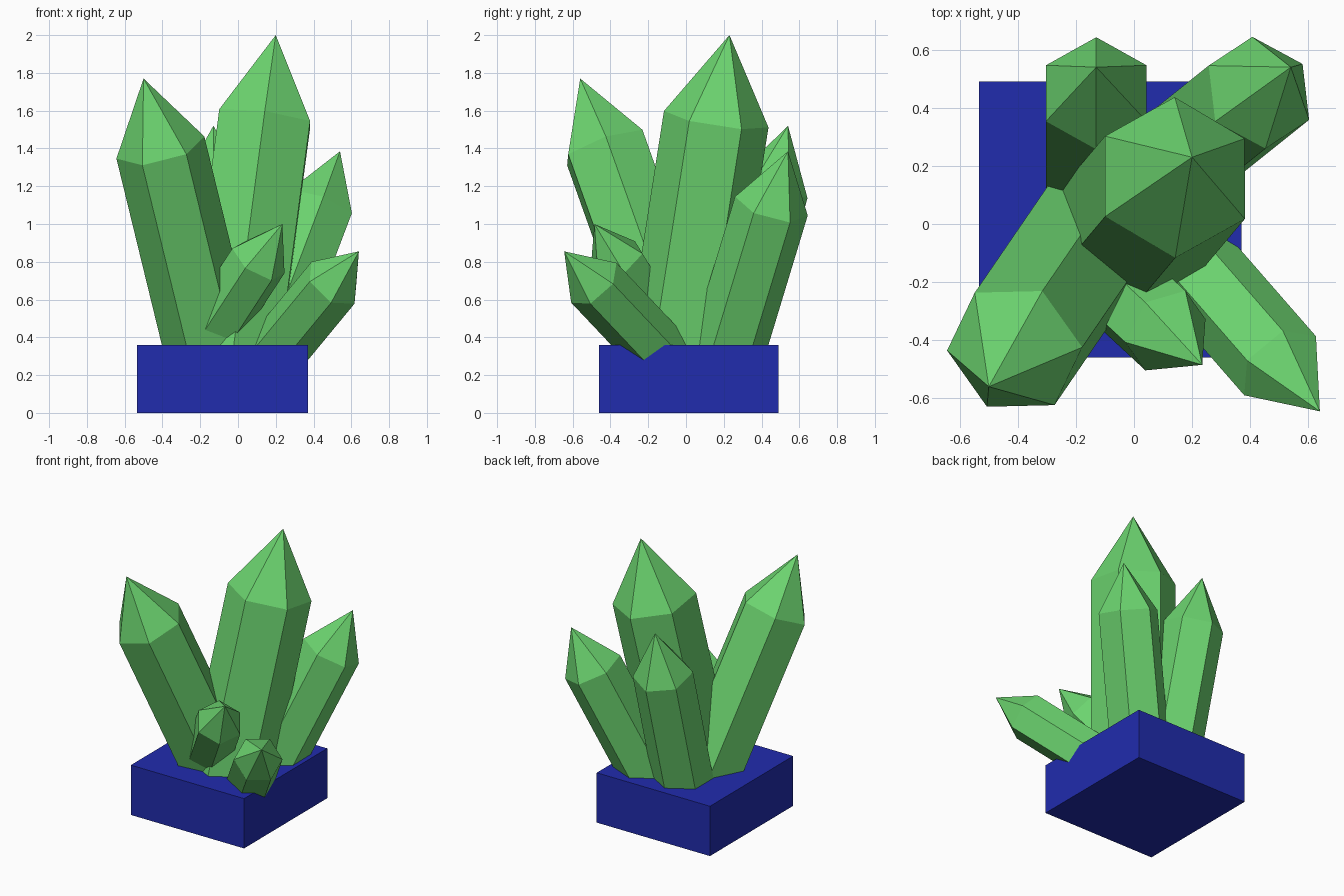
import bpy, bmesh
from mathutils import Vector, Quaternion
from math import radians

if "Cube" in bpy.data.objects:
    bpy.data.objects.remove(bpy.data.objects["Cube"])


def material(name, color):
    m = bpy.data.materials.new(name)
    m.diffuse_color = (*color, 1)
    m.use_nodes = True
    m.node_tree.nodes["Principled BSDF"].inputs["Base Color"].default_value = m.diffuse_color
    return m


def add_object(name, bm, mat):
    bmesh.ops.recalc_face_normals(bm, faces=bm.faces)
    me = bpy.data.meshes.new(name)
    bm.to_mesh(me)
    bm.free()
    me.materials.append(mat)
    bpy.context.collection.objects.link(bpy.data.objects.new(name, me))


def crystal(name, tip, shoulder, corner, radius, root_z, mat):
    """Six-sided prism along the shoulder-tip axis, with a pointed top."""
    tip, mid = Vector(tip), Vector(shoulder)
    slope = (tip - mid) / (tip.z - mid.z)
    root = mid + slope * (root_z - mid.z)
    axis = slope.normalized()
    spoke = Vector(corner) - mid
    spoke = (spoke - axis * spoke.dot(axis)).normalized() * radius
    bm = bmesh.new()
    spokes = [Quaternion(axis, radians(60 * i)) @ spoke for i in range(6)]
    low = [bm.verts.new(root + s) for s in spokes]
    high = [bm.verts.new(mid + s) for s in spokes]
    top = bm.verts.new(tip)
    for i in range(6):
        j = (i + 1) % 6
        bm.faces.new((low[i], low[j], high[j], high[i]))
        bm.faces.new((high[i], high[j], top))
    bm.faces.new(low[::-1])
    add_object(name, bm, mat)


green = material("green_crystal", (0.15, 0.66, 0.16))
blue = material("blue_base", (0.015, 0.025, 0.42))

# Square base block
bm = bmesh.new()
bmesh.ops.create_cube(bm, size=1)
for v in bm.verts:
    v.co = Vector((v.co.x * 0.905 - 0.082, v.co.y * 0.95 + 0.015, v.co.z * 0.36 + 0.18))
add_object("base", bm, blue)

# Crystals: tip, shoulder centre, one shoulder corner, radius, root height
for name, *spec in [
    ("main_crystal", (0.2, 0.23, 2.0), (0.141, 0.16, 1.555), (0.14, 0.435, 1.51), 0.28, 0.2),
    ("front_left_crystal", (-0.5, -0.56, 1.77), (-0.411, -0.43, 1.405), (-0.18, -0.425, 1.465), 0.24, 0.2),
    ("back_right_crystal", (0.54, 0.54, 1.385), (0.43, 0.452, 1.095), (0.6, 0.36, 1.058), 0.2, 0.2),
    ("back_crystal", (-0.13, 0.54, 1.52), (-0.13, 0.45, 1.19), (-0.13, 0.645, 1.14), 0.2, 0.2),
    ("front_small_crystal", (0.235, -0.485, 1.0), (0.108, -0.367, 0.805), (0.04, -0.51, 0.77), 0.158, 0.25),
    ("right_small_crystal", (0.64, -0.645, 0.855), (0.503, -0.488, 0.689), (0.39, -0.47, 0.80), 0.16, 0.25),
]:
    crystal(name, *spec, green)
